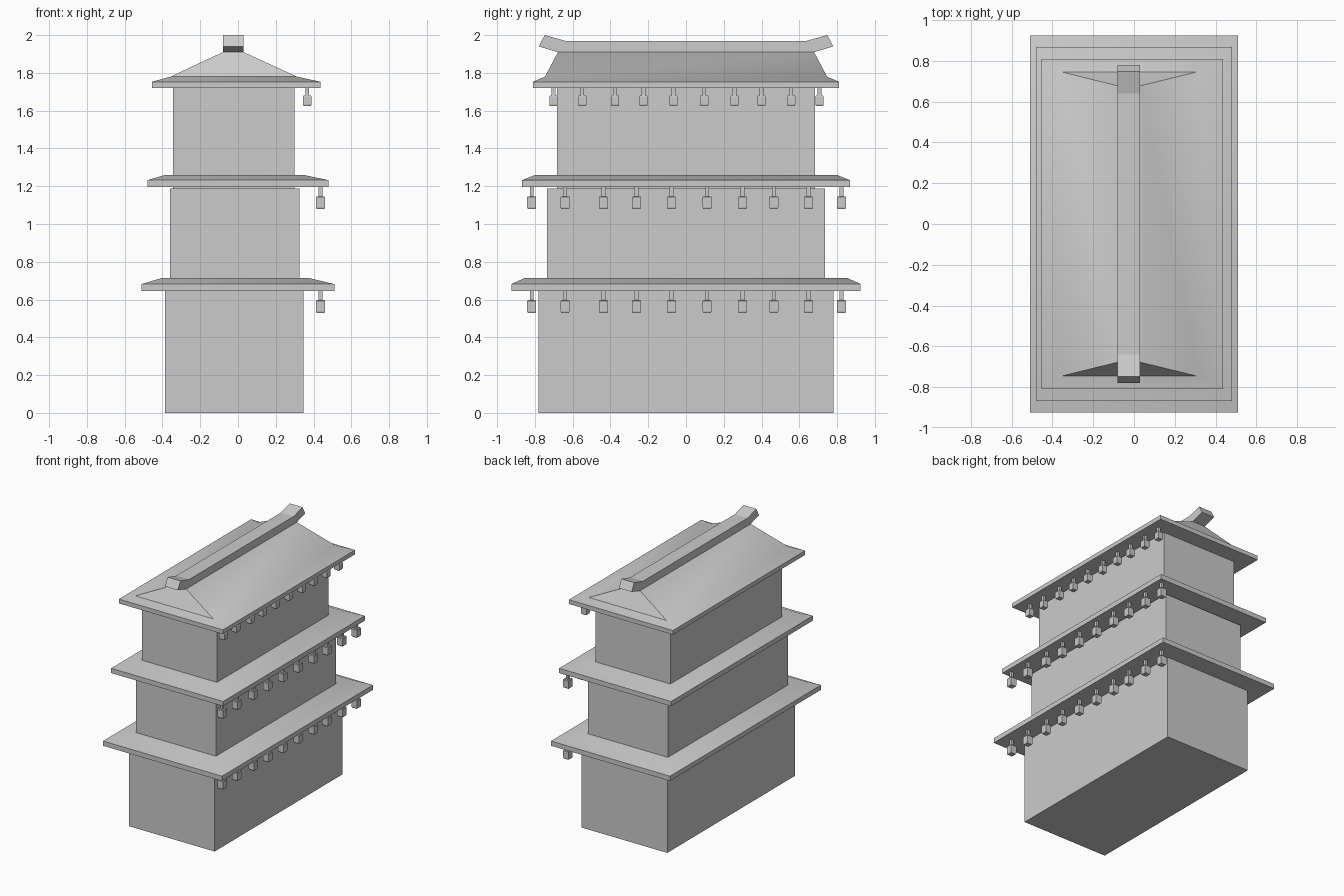
import bpy, bmesh, math

if "Cube" in bpy.data.objects:
    bpy.data.objects.remove(bpy.data.objects["Cube"])


def loft(name, rings, smooth=False):
    """Stack of rectangles (x0, x1, y0, y1, z), bottom to top, skinned and capped."""
    bm = bmesh.new()
    loops = []
    for x0, x1, y0, y1, z in rings:
        loops.append([bm.verts.new((x, y, z)) for x, y in
                      ((x0, y0), (x1, y0), (x1, y1), (x0, y1))])
    bm.faces.new(loops[0][::-1])
    bm.faces.new(loops[-1])
    for a, b in zip(loops, loops[1:]):
        for i in range(4):
            j = (i + 1) % 4
            bm.faces.new((a[i], a[j], b[j], b[i]))
    return finish(name, bm, smooth)


def finish(name, bm, smooth=False):
    bmesh.ops.recalc_face_normals(bm, faces=bm.faces)
    me = bpy.data.meshes.new(name)
    bm.to_mesh(me)
    bm.free()
    ob = bpy.data.objects.new(name, me)
    bpy.context.collection.objects.link(ob)
    if smooth:
        bpy.ops.object.select_all(action='DESELECT')
        ob.select_set(True)
        bpy.context.view_layer.objects.active = ob
        bpy.ops.object.shade_smooth_by_angle(angle=math.radians(30))
    return ob


# Storeys
for name, x0, x1, y, z0, z1 in (
        ("lower_storey", -0.387, 0.347, 0.782, 0, 0.65),
        ("middle_storey", -0.36, 0.325, 0.735, 0.71, 1.187),
        ("upper_storey", -0.345, 0.298, 0.683, 1.187, 1.725)):
    loft(name, [(x0, x1, -y, y, z0), (x0, x1, -y, y, z1)])

# Two skirt roofs with sloped edges
for name, x, y, z, tx0, tx1, ty, tz in (
        ("lower_roof", 0.51, 0.925, 0.645, -0.40, 0.37, 0.852, 0.715),
        ("middle_roof", 0.48, 0.868, 1.195, -0.385, 0.347, 0.798, 1.26)):
    loft(name, [(-x, x, -y, y, z), (-x, x, -y, y, z + 0.037),
                (tx0, tx1, -ty, ty, tz)], True)

# Top roof with flared eaves and steep gable ends
loft("top_roof", [(-0.455, 0.437, -0.81, 0.81, 1.72),
                  (-0.455, 0.437, -0.81, 0.81, 1.753),
                  (-0.357, 0.312, -0.747, 0.747, 1.78),
                  (-0.08, 0.03, -0.678, 0.678, 1.91)], True)

# Ridge beam with upturned ends: side profile extruded across x
half = [(0.678, 1.91), (0.78, 1.94), (0.748, 2.0), (0.64, 1.97)]
profile = half + [(-y, z) for y, z in reversed(half)]
bm = bmesh.new()
face = bm.faces.new([bm.verts.new((-0.08, y, z)) for y, z in profile])
ext = bmesh.ops.extrude_face_region(bm, geom=[face])
bmesh.ops.translate(bm, vec=(0.11, 0, 0),
                    verts=[v for v in ext["geom"] if isinstance(v, bmesh.types.BMVert)])
finish("ridge_beam", bm)

# Rows of hanging lanterns under the right-hand eaves
spots = (-0.817, -0.64, -0.437, -0.262, -0.077, 0.112, 0.299, 0.465, 0.648, 0.823)
for row, x, eave, scale, body, drop in (
        ("lower", 0.437, 0.645, 1, 0.024, 0.115),
        ("middle", 0.437, 1.195, 1, 0.024, 0.115),
        ("upper", 0.367, 1.72, 0.859, 0.022, 0.096)):
    for i, s in enumerate(spots):
        y = s * scale
        low = eave - drop
        top = low + drop * 0.58
        rings = [(w, z) for w, z in ((body * 0.85, low), (body, low + 0.008),
                                     (body, top - 0.005), (body * 0.85, top),
                                     (0.01, top), (0.01, eave))]
        loft(f"{row}_lantern_{i + 1}",
             [(x - w, x + w, y - w, y + w, z) for w, z in rings])
